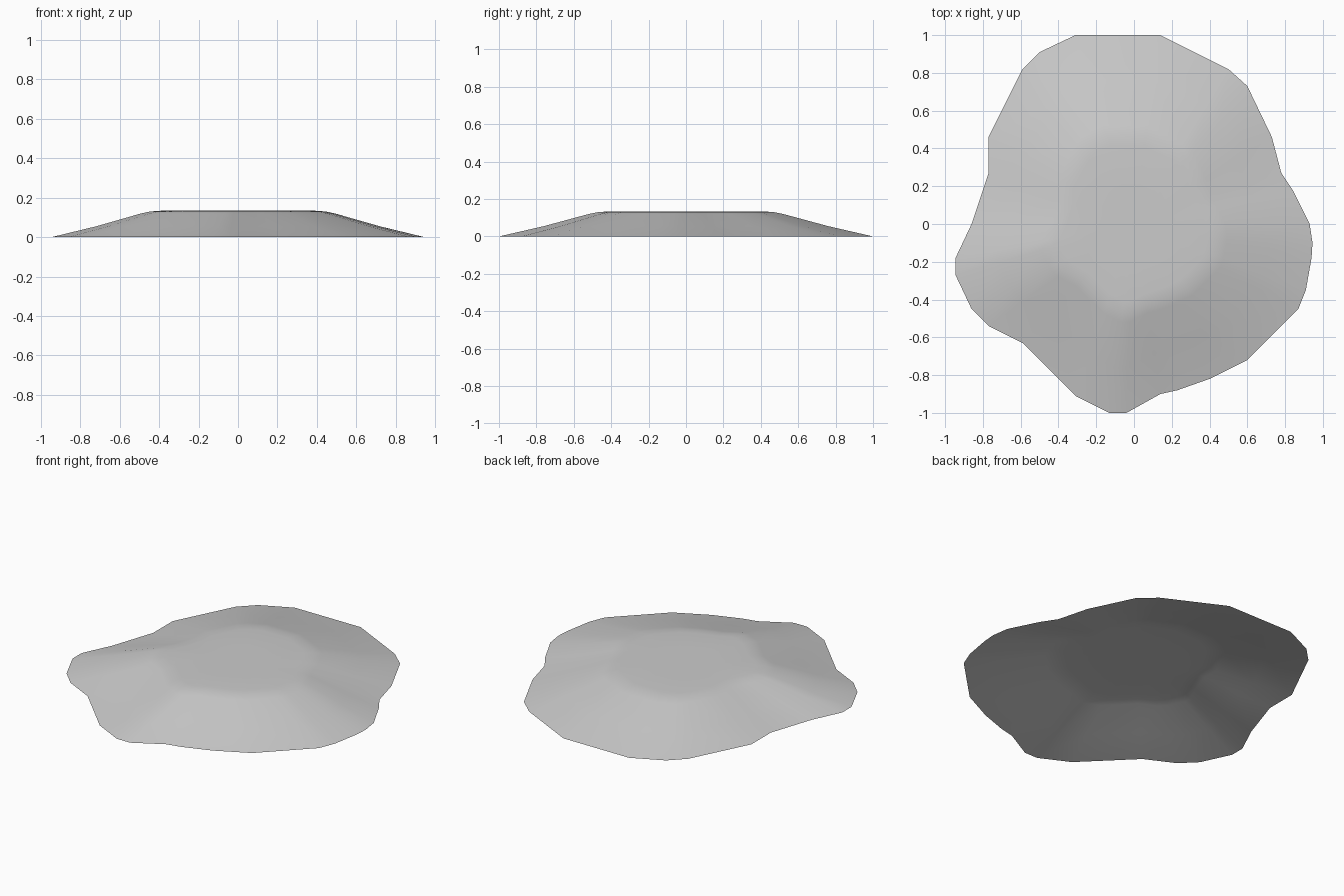
import bpy
import bmesh

if "Cube" in bpy.data.objects:
    bpy.data.objects.remove(bpy.data.objects["Cube"])


def make_material(name, level):
    mat = bpy.data.materials.new(name)
    mat.use_nodes = True
    colour = (level, level, level, 1)
    mat.diffuse_color = colour
    mat.node_tree.nodes["Principled BSDF"].inputs["Base Color"].default_value = colour
    return mat


# Irregular ground outline, clockwise from the left-hand side
outline = [
    (.93, 0), (.945, -.1), (.94, -.18), (.91, -.35), (.87, -.45), (.6, -.72),
    (.5, -.77), (.4, -.82), (.23, -.88), (.14, -.9), (-.04, -1), (-.13, -1),
    (-.31, -.91), (-.59, -.63), (-.77, -.54), (-.86, -.45), (-.945, -.27),
    (-.945, -.18), (-.86, 0), (-.77, .27), (-.77, .46), (-.59, .82),
    (-.5, .91), (-.31, 1), (.14, 1), (.5, .82), (.6, .73), (.73, .46),
    (.78, .27), (.84, .18),
]

# Slope profile from rim to plateau: scale of the outline, height
profile = [(1, 0), (.76, .055), (.52, .12), (.47, .13), (.41, .134), (.2, .134)]


def build_mound(name, mat):
    bm = bmesh.new()
    rings = [[bm.verts.new((x * s, y * s, z)) for x, y in outline]
             for s, z in profile]
    count = len(outline)
    # Sloping bands between neighbouring rings
    for lower, upper in zip(rings, rings[1:]):
        for i in range(count):
            j = (i + 1) % count
            bm.faces.new((lower[i], upper[i], upper[j], lower[j]))
    # Flat plateau closed with a fan; the underside stays open
    centre = bm.verts.new((0, 0, profile[-1][1]))
    for i in range(count):
        bm.faces.new((rings[-1][i], centre, rings[-1][(i + 1) % count]))
    bmesh.ops.recalc_face_normals(bm, faces=bm.faces)
    if centre.normal.z < 0 or centre.link_faces[0].normal.z < 0:
        bmesh.ops.reverse_faces(bm, faces=bm.faces)
    for face in bm.faces:
        face.smooth = True
    mesh = bpy.data.meshes.new(name)
    bm.to_mesh(mesh)
    bm.free()
    mesh.materials.append(mat)
    obj = bpy.data.objects.new(name, mesh)
    bpy.context.collection.objects.link(obj)
    return obj


build_mound("ground_mound", make_material("pale_grey", .6))
